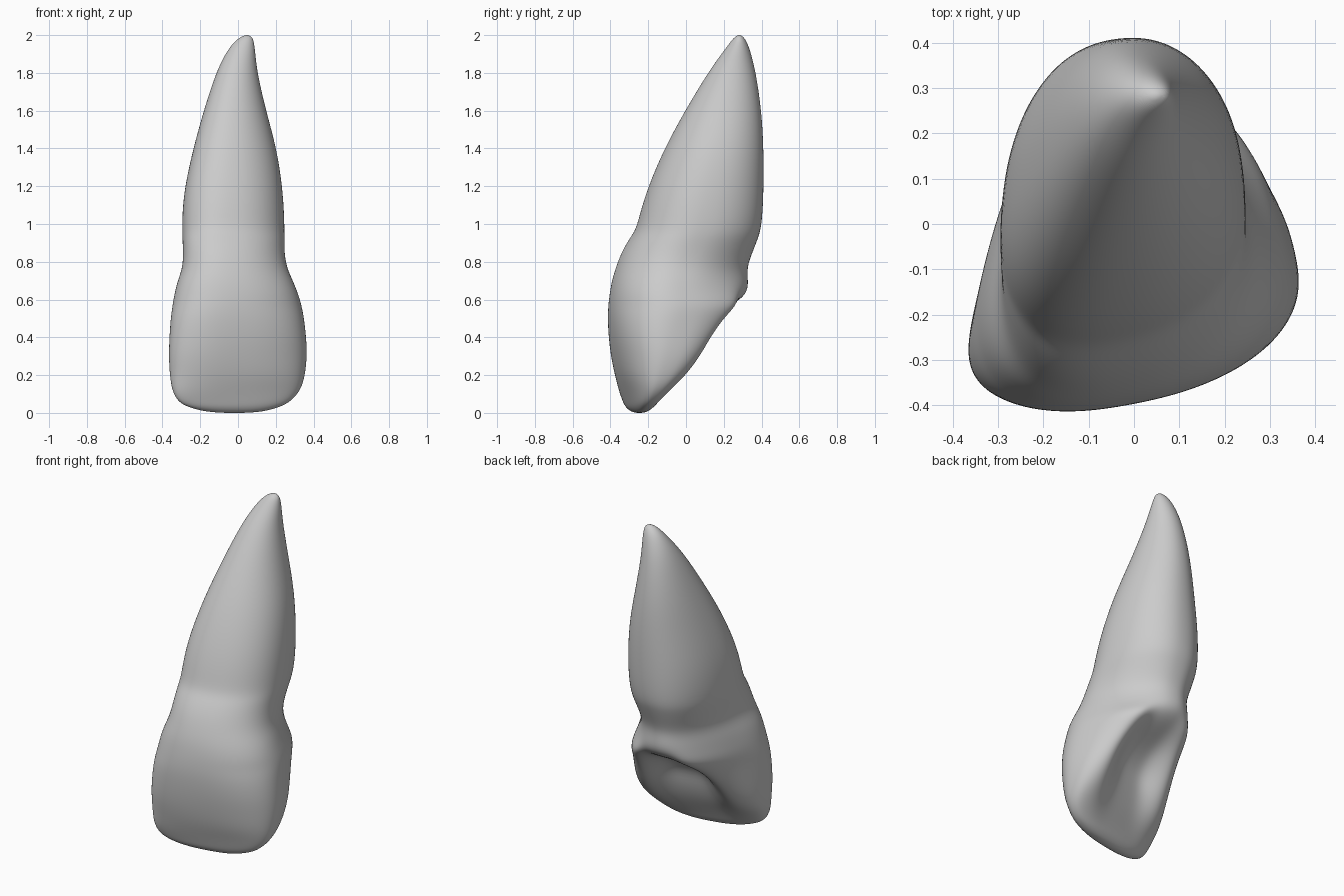
import bpy, bmesh, math

if "Cube" in bpy.data.objects:
    bpy.data.objects.remove(bpy.data.objects["Cube"])

SIDES = 56

# Outline of the tooth: height, left and right limits, front and back limits
OUTLINE = [
    (.005, -.17, .13, -.29, -.205), (.03, -.265, .22, -.32, -.17), (.06, -.32, .28, -.335, -.145),
    (.12, -.35, .333, -.357, -.085), (.2, -.362, .356, -.377, 0), (.3, -.367, .366, -.398, .075),
    (.4, -.364, .362, -.41, .13), (.5, -.357, .35, -.415, .2), (.57, -.347, .337, -.412, .275),
    (.63, -.337, .319, -.405, .325), (.7, -.32, .291, -.393, .33), (.77, -.293, .258, -.372, .322),
    (.85, -.291, .246, -.342, .352), (.92, -.294, .246, -.302, .38), (.97, -.295, .246, -.265, .396),
    (1.06, -.295, .244, -.243, .406), (1.2, -.282, .235, -.2, .411), (1.4, -.237, .205, -.115, .411),
    (1.6, -.182, .148, -.005, .4), (1.8, -.117, .102, .115, .37), (1.9, -.068, .092, .188, .345),
    (1.96, -.025, .085, .232, .325), (1.99, .012, .076, .257, .305),
]

# Section character: height, squareness, taper to the back, front skew, back skew, hollow depth
SECTION = [
    (0, 2.4, .1, 1, 1, 0), (.06, 2.5, .1, .9, .9, .1), (.2, 2.6, .14, .42, .42, .5),
    (.4, 2.5, .34, .28, .2, .75), (.52, 2.4, .47, .23, .08, .6), (.61, 2.3, .52, .2, -.04, .1),
    (.7, 2.25, .46, .2, -.08, 0), (.9, 2.3, .25, .19, -.02, 0), (1.1, 2.25, .2, .18, .04, 0),
    (1.4, 2.15, .17, .2, .06, 0), (2, 2, 0, .08, 0, 0),
]


def section_at(z):
    for a, b in zip(SECTION, SECTION[1:]):
        if z <= b[0]:
            f = (z - a[0]) / (b[0] - a[0])
            return [p + (q - p) * f for p, q in zip(a[1:], b[1:])]
    return SECTION[-1][1:]


def fit(values, low, high):
    a, b = min(values), max(values)
    return [low + (v - a) / (b - a) * (high - low) for v in values]


def ring(z, x0, x1, y0, y1):
    power, taper, front_skew, back_skew, hollow = section_at(z)
    us, vs = [], []
    for i in range(SIDES):
        t = math.tau * i / SIDES
        c, s = math.cos(t), math.sin(t)
        u = math.copysign(abs(c) ** (2 / power), c)
        v = math.copysign(abs(s) ** (2 / power), s)
        back = (v + 1) / 2
        # Wide hollow between the two ridges on the back
        scoop = hollow * max(0, s) * math.exp(-(u / .65) ** 4)
        us.append(u * (1 - taper * back))
        vs.append(v - scoop + u * (front_skew + (back_skew - front_skew) * back))
    return [(x, y, z) for x, y in zip(fit(us, x0, x1), fit(vs, y0, y1))]


# Crown and root as one lofted skin
bm = bmesh.new()
rings = [[bm.verts.new(p) for p in ring(*row)] for row in OUTLINE]
for low, high in zip(rings, rings[1:]):
    for i in range(SIDES):
        j = (i + 1) % SIDES
        bm.faces.new((low[i], low[j], high[j], high[i]))

# Biting edge and root tip
edge = bm.verts.new((-.02, -.247, -.002))
tip = bm.verts.new((.048, .283, 2.003))
for i in range(SIDES):
    j = (i + 1) % SIDES
    bm.faces.new((rings[0][j], rings[0][i], edge))
    bm.faces.new((rings[-1][i], rings[-1][j], tip))
bmesh.ops.recalc_face_normals(bm, faces=bm.faces[:])
for face in bm.faces:
    face.smooth = True

mesh = bpy.data.meshes.new("tooth")
bm.to_mesh(mesh)
bm.free()
tooth = bpy.data.objects.new("tooth", mesh)
bpy.context.collection.objects.link(tooth)
subdivision = tooth.modifiers.new("smooth_skin", "SUBSURF")
subdivision.levels = subdivision.render_levels = 2

# Plain grey
grey = bpy.data.materials.new("light_grey")
grey.use_nodes = True
colour = (.6, .6, .6, 1)
grey.diffuse_color = colour
grey.node_tree.nodes["Principled BSDF"].inputs["Base Color"].default_value = colour
mesh.materials.append(grey)
